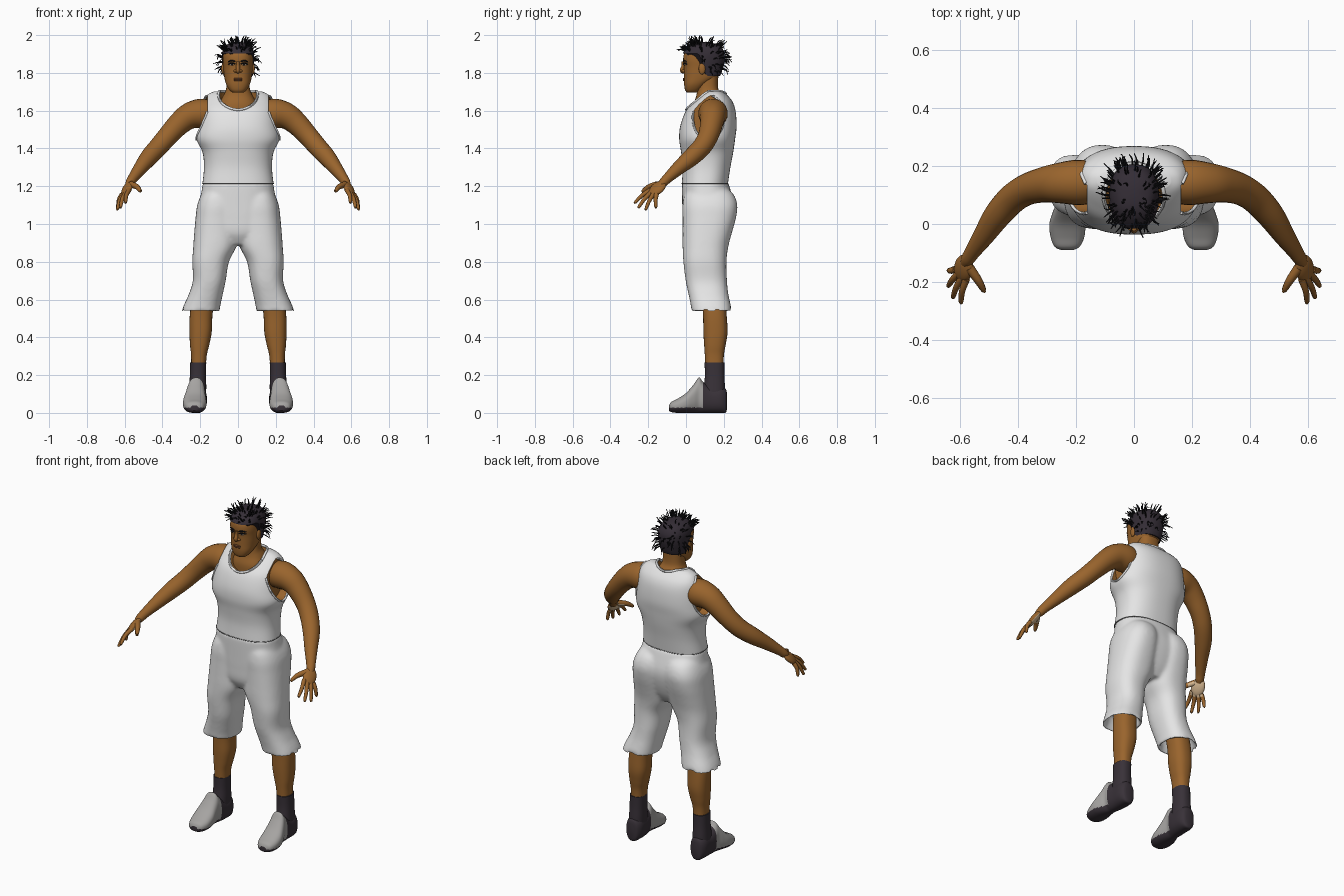
import bpy, bmesh, math, random
from mathutils import Vector, Matrix

cube = bpy.data.objects.get("Cube")
if cube:
    bpy.data.objects.remove(cube)
random.seed(4)
POWER = 2.4


def material(name, r, g, b):
    m = bpy.data.materials.new(name)
    m.use_nodes = True
    m.diffuse_color = (r, g, b, 1)
    m.node_tree.nodes["Principled BSDF"].inputs["Base Color"].default_value = (r, g, b, 1)
    return m


skin = material("brown skin", .32, .128, .026)
white = material("white cloth", .78, .78, .78)
seam = material("grey seam", .2, .2, .2)
dark = material("dark sock", .04, .031, .04)
hair = material("dark hair", .034, .026, .036)
black = material("black strand", .008, .008, .01)
grey = material("grey shoe", .38, .37, .36)
palm_tan = material("pale palm", .7, .5, .3)
lip = material("lip", .21, .075, .026)
eye_white = material("eye white", .4, .35, .3)


def dense(rows, k=5):
    """Smooth curve through rows of numbers."""
    out, last = [], len(rows) - 1
    for i in range(last):
        a, b, c, d = (rows[min(max(i + o, 0), last)] for o in (-1, 0, 1, 2))
        for j in range(k):
            t = j / k
            out.append([q + t / 2 * (r - p + t * (2*p - 5*q + 4*r - s + t * (3*(q - r) + s - p)))
                        for p, q, r, s in zip(a, b, c, d)])
    return out + [list(rows[-1])]


def bridge(bm, rings):
    rings = [[bm.verts.new(p) for p in ring] for ring in rings]
    n = len(rings[0])
    for lo, hi in zip(rings, rings[1:]):
        for i in range(n):
            bm.faces.new((lo[i], lo[(i + 1) % n], hi[(i + 1) % n], hi[i]))
    bm.faces.new(rings[0])
    bm.faces.new(rings[-1])


def ring_point(row, angle, along_y=False):
    """Point on a rounded section: row is (station, centre, half width, near, far)."""
    s, u, a, v0, v1 = row
    c, d = math.cos(angle), math.sin(angle)
    x = u + a * math.copysign(abs(c) ** (2 / POWER), c)
    v = (v0 + v1) / 2 + (v1 - v0) / 2 * math.copysign(abs(d) ** (2 / POWER), d)
    return Vector((x, s, v)) if along_y else Vector((x, v, s))


def circle(n):
    return [math.tau * i / n for i in range(n)]


def finish(name, bm, mats, mirror=False, rule=None, cutter=None, blend=False):
    bmesh.ops.recalc_face_normals(bm, faces=bm.faces)
    if rule:
        for f in bm.faces:
            f.material_index = rule(f)
    me = bpy.data.meshes.new(name)
    bm.to_mesh(me)
    bm.free()
    ob = bpy.data.objects.new(name, me)
    bpy.context.collection.objects.link(ob)
    for m in mats:
        me.materials.append(m)
    bpy.ops.object.select_all(action='DESELECT')
    ob.select_set(True)
    bpy.context.view_layer.objects.active = ob
    if cutter:
        mod = ob.modifiers.new("openings", 'BOOLEAN')
        mod.object, mod.operation, mod.solver = cutter, 'DIFFERENCE', 'EXACT'
        bpy.ops.object.modifier_apply(modifier=mod.name)
    if blend:
        mod = ob.modifiers.new("fuse", 'REMESH')
        mod.mode, mod.voxel_size = 'VOXEL', .009
        bpy.ops.object.modifier_apply(modifier=mod.name)
        mod = ob.modifiers.new("soften", 'SMOOTH')
        mod.factor, mod.iterations = .5, 10
        bpy.ops.object.modifier_apply(modifier=mod.name)
    bpy.ops.object.shade_smooth_by_angle(angle=math.radians(45))
    if mirror:
        ob.modifiers.new("mirror", 'MIRROR').use_mirror_merge = False
    return ob


def add_loft(bm, rows, along_y=False, n=40):
    bridge(bm, [[ring_point(r, a, along_y) for a in circle(n)] for r in dense(rows)])


def loft(name, rows, mats, mirror=False, along_y=False, n=40, **extra):
    bm = bmesh.new()
    add_loft(bm, rows, along_y, n)
    return finish(name, bm, mats, mirror, **extra)


def tube(bm, pts, sides=12, k=4):
    """Tapered tube through (x, y, z, radius) points."""
    pts = dense(pts, k)
    pos = [Vector(p[:3]) for p in pts]
    rings, normal = [], None
    for i, p in enumerate(pos):
        tan = (pos[min(i + 1, len(pos) - 1)] - pos[max(i - 1, 0)]).normalized()
        normal = tan.orthogonal() if normal is None else normal - tan * normal.dot(tan)
        normal.normalize()
        side = tan.cross(normal)
        rings.append([p + pts[i][3] * (normal * math.cos(a) + side * math.sin(a)) for a in circle(sides)])
    bridge(bm, rings)


def blob(bm, centre, size, turn=Matrix.Identity(4)):
    mat = Matrix.Translation(centre) @ turn @ Matrix.Diagonal((*size, 1))
    bmesh.ops.create_uvsphere(bm, u_segments=24, v_segments=14, radius=1, matrix=mat)


def section(rows, z):
    for lo, hi in zip(rows, rows[1:]):
        if z <= hi[0]:
            t = max(0, (z - lo[0]) / max(hi[0] - lo[0], .0001))
            return [p + (q - p) * t for p, q in zip(lo, hi)]
    return rows[-1]


def inside(rows, p):
    z, u, a, v0, v1 = section(rows, p.z)
    mid = abs(2 * p.y - v0 - v1) / (v1 - v0)
    return p.z < rows[-1][0] and (abs(p.x - u) / a) ** POWER + mid ** POWER < 1


def hit(rows, start, step):
    """March from inside a loft until its surface."""
    p, step = Vector(start), Vector(step) * .001
    while inside(rows, p):
        p += step
    return p


# Jersey with neck and arm openings
torso = [(1.215, 0, .188, -.022, .222), (1.3, 0, .18, -.018, .235), (1.38, 0, .188, -.026, .25),
         (1.45, 0, .22, -.036, .26), (1.52, 0, .212, -.03, .268), (1.6, 0, .2, .0, .262),
         (1.65, 0, .185, .045, .245), (1.685, 0, .16, .085, .215), (1.702, 0, .125, .11, .19)]
neck_c, neck_r = Vector((0, .08, 1.7)), Vector((.105, .13, .118))
arm_y, arm_z, arm_ry, arm_rz = .118, 1.565, .082, .118
bm = bmesh.new()
blob(bm, neck_c, neck_r)
for s in (1, -1):
    bmesh.ops.create_cone(bm, cap_ends=True, segments=40, radius1=1, radius2=1, depth=.2,
                          matrix=Matrix.Translation((s * .262, arm_y, arm_z))
                          @ Matrix.Diagonal((1, arm_ry, arm_rz, 1)) @ Matrix.Rotation(math.pi / 2, 4, 'Y'))
cutter = finish("opening_cutter", bm, [white, skin], rule=lambda f: 1)
cutter.hide_render = True
loft("jersey", torso, [white, skin], n=64, cutter=cutter)
bpy.data.objects.remove(cutter)
rows = dense(torso)

# Jersey trim and waist seam
bm = bmesh.new()
trim = []
for a in circle(40):
    for i in range(150):
        f = -1.5 + i * .02
        p = neck_c + Vector((neck_r.x * math.cos(f) * math.cos(a), neck_r.y * math.cos(f) * math.sin(a),
                             neck_r.z * math.sin(f)))
        if not inside(rows, p):
            break
    trim.append((*p, .007))
tube(bm, trim + trim[:1], 8, 1)
for s in (1, -1):
    trim = [hit(rows, (s * .16, arm_y - arm_ry * math.sin(a), arm_z + arm_rz * math.cos(a)), (s, 0, 0))
            for a in circle(48)]
    tube(bm, [(*p, .006) for p in trim if abs(p.x) > .161], 8, 1)
finish("jersey_trim", bm, [white])
bm = bmesh.new()
waist = [(*ring_point(torso[0], a), .0025) for a in circle(60)]
tube(bm, waist + waist[:1], 6, 1)
finish("waist_seam", bm, [seam])

# Shorts: hips and both legs fused into one cloth
bm = bmesh.new()
add_loft(bm, [(.89, 0, .07, .02, .19), (.95, 0, .16, -.012, .225), (1.03, 0, .2, -.018, .25),
              (1.1, 0, .206, -.02, .256), (1.18, 0, .192, -.022, .236), (1.222, 0, .187, -.022, .222)])
legs = [(.62, .185, .07, .05, .2), (.55, .2, .086, .04, .23), (.533, .2, .1, .03, .242),
        (.57, .19, .097, .025, .237), (.63, .17, .09, .013, .224), (.7, .152, .087, -.002, .217),
        (.8, .145, .097, -.014, .214), (.88, .123, .114, -.018, .224), (.95, .116, .116, -.018, .242),
        (1.03, .112, .113, -.018, .264), (1.1, .108, .108, -.018, .272), (1.16, .1, .092, -.005, .25),
        (1.2, .09, .07, .04, .2)]
for s in (1, -1):
    add_loft(bm, [(z, s * x, *rest) for z, x, *rest in legs])
finish("shorts", bm, [white], blend=True)

# Lower legs, socks, shoes
loft("calves", [(.2, .21, .038, .105, .198), (.3, .207, .041, .1, .2), (.36, .203, .051, .096, .21),
                (.43, .198, .059, .092, .22), (.52, .195, .06, .09, .215), (.64, .18, .06, .08, .205)], [skin], True)
loft("socks", [(.08, .215, .046, .09, .207), (.14, .213, .045, .095, .206), (.2, .212, .043, .1, .203),
               (.267, .211, .043, .098, .203)], [dark], True)
loft("shoes", [(-.09, .23, .02, .012, .04), (-.078, .23, .043, .004, .058), (-.045, .229, .058, 0, .075),
               (0, .229, .062, 0, .105), (.04, .226, .054, 0, .15), (.068, .222, .047, 0, .187),
               (.09, .22, .049, 0, .165), (.13, .216, .05, 0, .14), (.18, .215, .05, 0, .14),
               (.208, .215, .038, 0, .13), (.216, .215, .022, .015, .11)], [grey, dark], True, True, n=64,
     rule=lambda f: int(f.calc_center_median().y > .09 or f.calc_center_median().z < .028))

# Arms
bm = bmesh.new()
tube(bm, [(.12, .14, 1.575, .068), (.19, .143, 1.585, .078), (.255, .141, 1.572, .07), (.31, .135, 1.532, .061),
          (.37, .118, 1.468, .054), (.42, .085, 1.41, .051), (.47, .03, 1.355, .047), (.515, -.037, 1.298, .037),
          (.555, -.095, 1.245, .027), (.573, -.123, 1.217, .023), (.585, -.145, 1.195, .012)], 24, 5)
finish("arms", bm, [skin], True)

# Hands
mid = Vector((.586, -.152, 1.188))
along = Vector((.27, -.72, -.65)).normalized()
palm_dir = along.cross(Vector((-.7, -.5, .5))).normalized()
across = palm_dir.cross(along)
turn = Matrix((along, across, palm_dir)).transposed().to_4x4()
bm = bmesh.new()
blob(bm, mid, (.056, .039, .019), turn)
tips = [(.595, -.268, 1.115), (.622, -.25, 1.09), (.638, -.212, 1.08), (.637, -.16, 1.09)]
for i, tip in enumerate(tips):
    base = mid + along * .03 + across * (.026 - i * .018)
    tip = Vector(tip)
    bend = (base + tip) / 2 - palm_dir * .008
    tube(bm, [(*base, .013), (*bend, .011), (*tip, .008), (*(tip + along * .004), .003)], 10)
base, tip = mid + across * .022 - along * .02, Vector((.517, -.228, 1.175))
tube(bm, [(*base, .017), (*((base + tip) / 2 + across * .01), .014), (*tip, .009),
          (*(tip + across * .004), .003)], 10)
finish("hands", bm, [skin, palm_tan], True,
       rule=lambda f: int(f.normal.dot(palm_dir) > .55 and (f.calc_center_median() - mid).length < .055))

# Neck and head
loft("neck", [(1.56, 0, .1, .04, .2), (1.63, 0, .1, .04, .205), (1.68, 0, .078, .055, .19),
              (1.72, 0, .062, .06, .17), (1.8, 0, .06, .07, .17)], [skin])
head = [(1.696, 0, .03, .005, .06), (1.71, 0, .046, -.005, .08), (1.74, 0, .063, -.01, .115),
        (1.78, 0, .073, -.01, .17), (1.83, 0, .078, -.01, .19), (1.87, 0, .081, -.015, .198),
        (1.905, 0, .079, -.008, .196), (1.935, 0, .065, .02, .178), (1.95, 0, .045, .045, .15),
        (1.956, 0, .02, .07, .12)]
loft("head", head, [skin])
rows = dense(head)


def face(x, z):
    return hit(rows, (x, .08, z), (0, -1, 0))


bm = bmesh.new()
blob(bm, (.079, .085, 1.822), (.01, .018, .03))
finish("ears", bm, [skin], True)
bm = bmesh.new()
tube(bm, [(*face(0, 1.86), .009), (0, -.015, 1.835, .01), (0, -.021, 1.812, .012), (0, -.009, 1.803, .008)])
for s in (1, -1):
    blob(bm, (s * .013, -.011, 1.81), (.01, .012, .008))
finish("nose", bm, [skin])
bm = bmesh.new()
for z in (1.769, 1.761):
    blob(bm, face(0, z), (.024, .006, .005))
finish("lips", bm, [lip])
bm = bmesh.new()
blob(bm, face(.032, 1.843), (.013, .003, .0045))
finish("eyes", bm, [eye_white], True)
bm = bmesh.new()
blob(bm, face(.032, 1.843) - Vector((0, .002, 0)), (.006, .003, .005))
for z in (1.849, 1.862):
    tube(bm, [(*face(x, z + lift), .0035) for x, lift in ((.015, -.002), (.034, .003), (.052, -.003))], 8)
finish("pupils_lids_and_brows", bm, [black], True)

# Hair cap with a lower hairline behind the ears
crown = Vector((0, .09, 1.85))


def scalp(angle, t):
    back = min(max((math.sin(angle) + .2) / .4, 0), 1)
    low = 1.9 - .112 * back * back * (3 - 2 * back)
    p = ring_point(section(rows, low + (1.956 - low) * t), angle)
    return crown + (p - crown) * 1.06


bm = bmesh.new()
bridge(bm, [[scalp(a, i / 20) for a in circle(48)] for i in range(21)])
finish("hair_cap", bm, [hair])

# Short twisted strands, drooping at the sides
bm = bmesh.new()
for i in range(150):
    root = scalp(random.uniform(0, math.tau), random.uniform(.12, 1))
    out = (root - crown).normalized()
    drift = Vector([random.uniform(-.01, .01) for _ in range(3)])
    tip = root + out * random.uniform(.03, .042) + drift - Vector((0, 0, .018 * (1 - abs(out.z))))
    tip.z = min(tip.z, 1.998)
    tube(bm, [(*(root - out * .004), .0032), (*(root + out * .02), .003), (*tip, .0015)], 5, 3)
finish("hair_strands", bm, [black])
